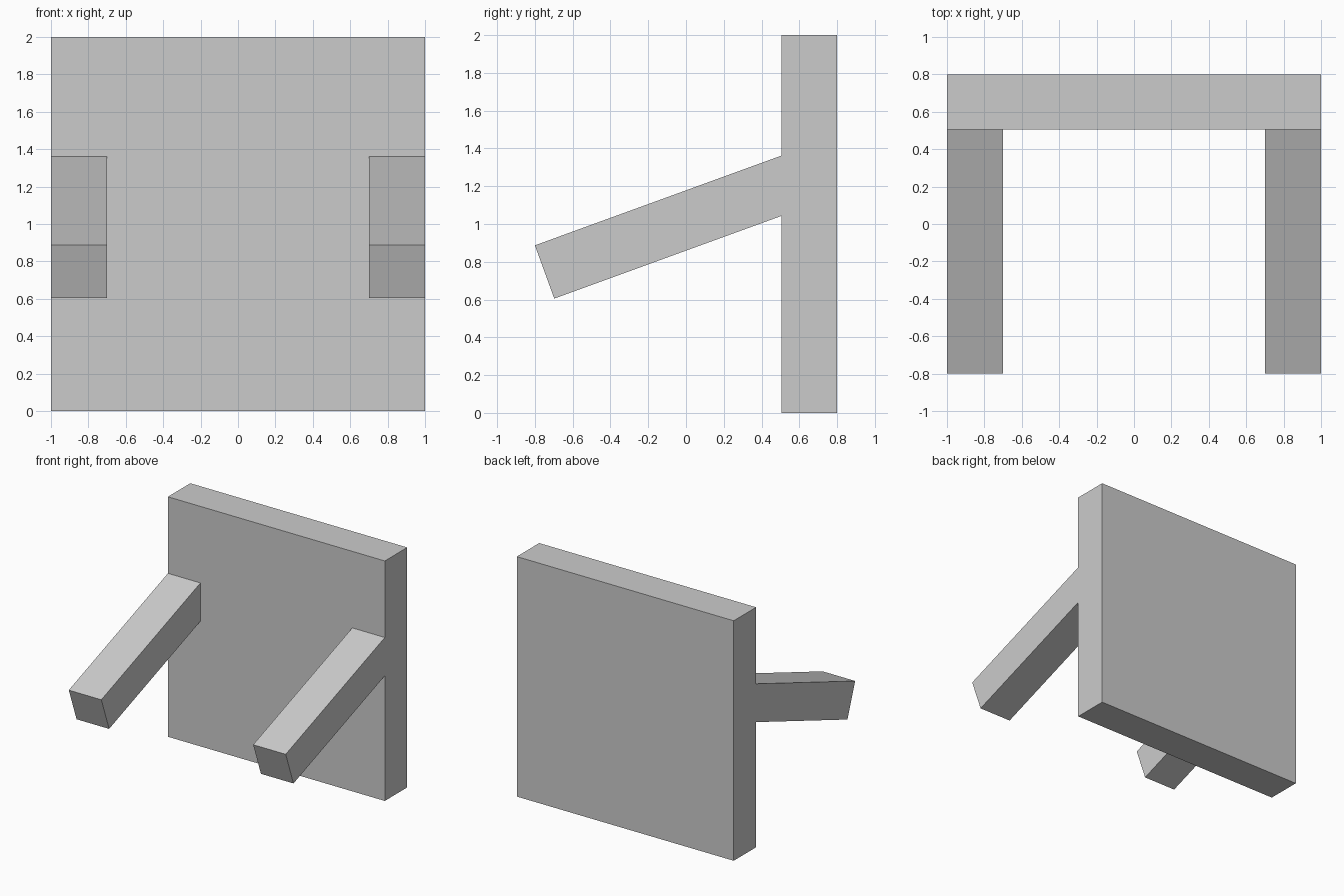
import bpy
import math

if "Cube" in bpy.data.objects:
    bpy.data.objects.remove(bpy.data.objects["Cube"])

PANEL_FRONT, PANEL_BACK = 0.505, 0.8
ARM_WIDTH, ARM_THICK, TILT = 0.3, 0.3, math.radians(20)


def extrude_x(name, profile, x0, x1):
    """Prism from a (y, z) profile (counter-clockwise seen from +x)."""
    n = len(profile)
    verts = [(x, y, z) for x in (x0, x1) for y, z in profile]
    faces = [tuple(reversed(range(n))), tuple(range(n, 2 * n))]
    faces += [(i, (i + 1) % n, n + (i + 1) % n, n + i) for i in range(n)]
    mesh = bpy.data.meshes.new(name)
    mesh.from_pydata(verts, [], faces)
    obj = bpy.data.objects.new(name, mesh)
    bpy.context.collection.objects.link(obj)
    return obj


# Upright back panel
extrude_x("back_panel",
          [(PANEL_FRONT, 0), (PANEL_BACK, 0), (PANEL_BACK, 2), (PANEL_FRONT, 2)],
          -1, 1)

# Sloping arms: square-cut front end, rear end flush with the panel
top_y, top_z = -0.8, 0.887
low_y = top_y + ARM_THICK * math.sin(TILT)
low_z = top_z - ARM_THICK * math.cos(TILT)
slope = math.tan(TILT)
arm = [(top_y, top_z),
       (low_y, low_z),
       (PANEL_FRONT, low_z + (PANEL_FRONT - low_y) * slope),
       (PANEL_FRONT, top_z + (PANEL_FRONT - top_y) * slope)]
for name, x0 in (("left_arm", -1), ("right_arm", 1 - ARM_WIDTH)):
    extrude_x(name, arm, x0, x0 + ARM_WIDTH)
